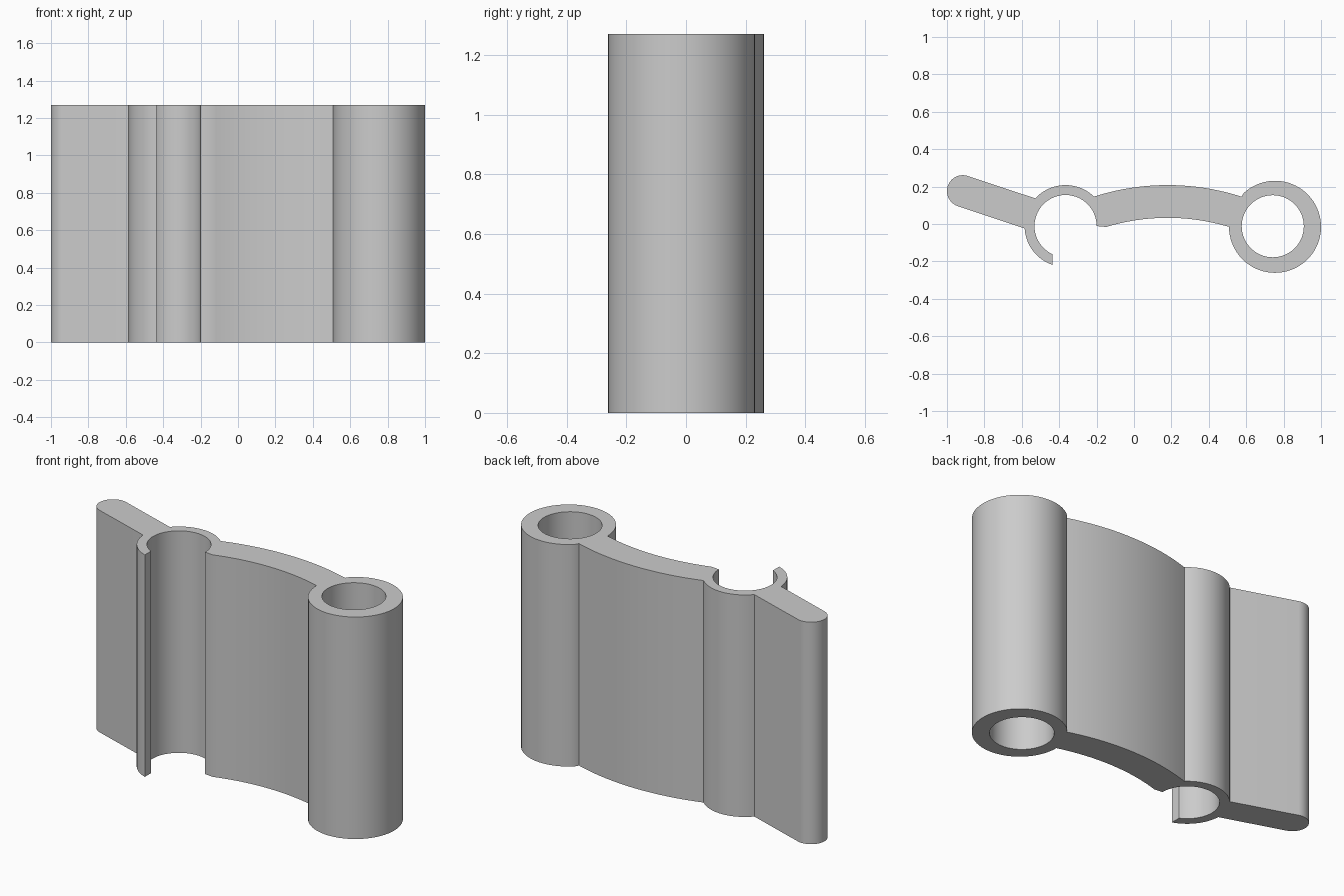
import bpy
import bmesh
from math import radians, cos, sin

HEIGHT = 1.27

cube = bpy.data.objects.get("Cube")
if cube:
    bpy.data.objects.remove(cube, do_unlink=True)


def arc(cx, cy, r, start, end, steps):
    """Points on a circle between two angles in degrees."""
    angles = [radians(start + (end - start) * i / steps) for i in range(steps + 1)]
    return [(cx + r * cos(a), cy + r * sin(a)) for a in angles]


CLIP = (-0.366, -0.007)
TUBE = (0.754, -0.011)

outline = (
    arc(*CLIP, 0.219, 251.1, 183.4, 16)            # hooked lip of the open clip
    + arc(-0.915, 0.18, 0.085, 251.5, 71.5, 24)    # rounded tip of the arm
    + arc(*CLIP, 0.219, 137.6, 46.1, 20)           # back of the clip
    + arc(0.18, -1.077, 1.289, 107.85, 72.15, 20)  # back of the curved bridge
    + arc(*TUBE, 0.246, 137.7, -180, 64)[1:]       # outside of the closed tube
    + arc(0.18, -1.092, 1.129, 73.06, 106.94, 20)[1:]  # front of the bridge
    + arc(*CLIP, 0.166, 0, 244.7, 48)              # inside of the clip
)
bore = arc(0.742, -0.008, 0.166, 0, 360, 64)[:-1]

# Centre the section on the origin
xs, ys = zip(*outline)
mid_x = (min(xs) + max(xs)) / 2
mid_y = (min(ys) + max(ys)) / 2

# Fill the section around the bore, then extrude it upward
bm = bmesh.new()
edges = []
for loop in (outline, bore):
    verts = [bm.verts.new((x - mid_x, y - mid_y, 0)) for x, y in loop]
    edges += [bm.edges.new((v, verts[i - 1])) for i, v in enumerate(verts)]
bmesh.ops.triangle_fill(bm, edges=edges, use_beauty=True, normal=(0, 0, 1))
result = bmesh.ops.extrude_face_region(bm, geom=bm.faces[:], use_keep_orig=True)
top = [g for g in result["geom"] if isinstance(g, bmesh.types.BMVert)]
bmesh.ops.translate(bm, verts=top, vec=(0, 0, HEIGHT))
bmesh.ops.recalc_face_normals(bm, faces=bm.faces[:])

mesh = bpy.data.meshes.new("hinge_bracket")
bm.to_mesh(mesh)
bm.free()
bracket = bpy.data.objects.new("hinge_bracket", mesh)
bpy.context.collection.objects.link(bracket)

# Plain grey material
grey = bpy.data.materials.new("light_grey")
grey.use_nodes = True
colour = (0.6, 0.6, 0.6, 1)
grey.diffuse_color = colour
grey.node_tree.nodes["Principled BSDF"].inputs["Base Color"].default_value = colour
mesh.materials.append(grey)

# Smooth curved walls, sharp corners
bpy.ops.object.select_all(action="DESELECT")
bracket.select_set(True)
bpy.context.view_layer.objects.active = bracket
bpy.ops.object.shade_smooth_by_angle(angle=radians(25))
